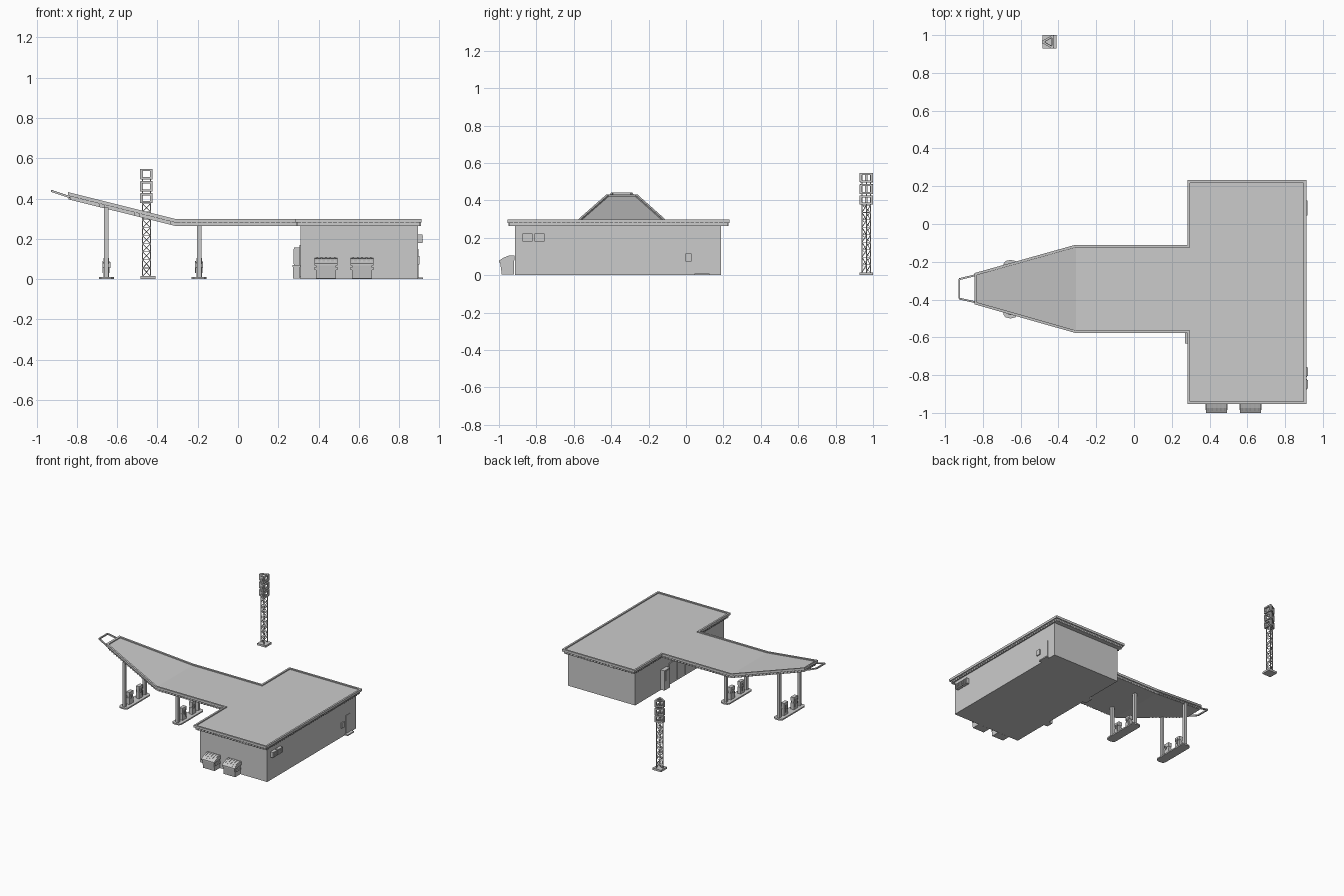
import bpy, bmesh
from math import cos, sin, pi
from mathutils import Vector, Matrix

if "Cube" in bpy.data.objects:
    bpy.data.objects.remove(bpy.data.objects["Cube"])


def make(name, bm):
    bmesh.ops.recalc_face_normals(bm, faces=bm.faces)
    me = bpy.data.meshes.new(name)
    bm.to_mesh(me)
    bm.free()
    ob = bpy.data.objects.new(name, me)
    bpy.context.collection.objects.link(ob)
    return ob


def box(bm, lo, hi):
    lo, hi = Vector(lo), Vector(hi)
    s = hi - lo
    bmesh.ops.create_cube(bm, size=1, matrix=Matrix.Translation((lo + hi) / 2) @ Matrix.Diagonal((*s, 1)))


def bar(bm, p, q, r, n=4):
    p, q = Vector(p), Vector(q)
    d = q - p
    m = Matrix.Translation((p + q) / 2) @ d.to_track_quat('Z', 'Y').to_matrix().to_4x4() @ Matrix.Rotation(pi / 4, 4, 'Z')
    bmesh.ops.create_cone(bm, cap_ends=True, segments=n, radius1=r, radius2=r, depth=d.length, matrix=m)


def prism_x(bm, prof, x0, x1):
    a = [bm.verts.new((x0, y, z)) for y, z in prof]
    b = [bm.verts.new((x1, y, z)) for y, z in prof]
    bm.faces.new(a)
    bm.faces.new(b)
    for i in range(len(prof)):
        j = (i + 1) % len(prof)
        bm.faces.new((a[i], a[j], b[j], b[i]))


def rise(x):
    return max(0, -0.31 - x) * 0.25


# Roof: T-shaped outline with a tapered, upswept canopy end
OUT = [Vector(p) for p in [(-.845, -.425), (-.31, -.577), (.283, -.577), (.283, -.954), (.912, -.954),
                           (.912, .232), (.283, .232), (.283, -.11), (-.31, -.11), (-.845, -.26)]]


def inset(d):
    res = []
    for i, p in enumerate(OUT):
        a = (p - OUT[i - 1]).normalized()
        b = (OUT[(i + 1) % len(OUT)] - p).normalized()
        na, nb = Vector((-a.y, a.x)), Vector((-b.y, b.x))
        res.append(p + (na + nb) * d / (1 + na.dot(nb)))
    return res


bm = bmesh.new()
rings = []
for d, z in [(.010, .263), (.010, .280), (0, .280), (0, .298), (.014, .298), (.014, .290)]:
    rings.append([bm.verts.new((p.x, p.y, z + rise(p.x))) for p in inset(d)])
for r, s in zip(rings, rings[1:]):
    for i in range(10):
        j = (i + 1) % 10
        bm.faces.new((r[i], r[j], s[j], s[i]))
for r in (rings[0], rings[-1]):
    for ids in [(0, 1, 8, 9), (1, 2, 7, 8), (2, 3, 4, 5, 6, 7)]:
        bm.faces.new([r[i] for i in ids])
make("roof_and_canopy", bm)

# Small ribs along the lower fascia
bm = bmesh.new()
ring = inset(.007)
for i, p in enumerate(ring):
    q = ring[(i + 1) % 10]
    n = int((q - p).length / .025)
    for k in range(1, n):
        c = p.lerp(q, k / n)
        z = rise(c.x)
        box(bm, (c.x - .003, c.y - .003, .264 + z), (c.x + .003, c.y + .003, .281 + z))
make("fascia_ribs", bm)

# Open frame at the canopy tip
bm = bmesh.new()
pts = [(-.835, -.415, .407), (-.925, -.395, .437), (-.925, -.292, .437), (-.835, -.27, .407)]
for a, b in zip(pts, pts[1:]):
    bar(bm, a, b, .007)
make("canopy_tip_frame", bm)

# Shop building
bm = bmesh.new()
box(bm, (.31, -.914, 0), (.893, .187, .27))
make("shop_walls", bm)

# Storefront under the canopy
bm = bmesh.new()
for y in (-.52, -.42, -.32):
    box(bm, (.305, y, .01), (.312, y + .09, .17))
make("storefront_panels", bm)

# Vending machine and ice chest by the storefront
bm = bmesh.new()
box(bm, (.278, -.20, .003), (.312, -.13, .158))
box(bm, (.275, -.195, .075), (.279, -.145, .15))
make("vending_machine", bm)
bm = bmesh.new()
box(bm, (.274, -.63, .004), (.308, -.575, .06))
box(bm, (.271, -.633, .06), (.31, -.572, .07))
make("ice_chest", bm)

# Right wall fittings
bm = bmesh.new()
for y in (-.875, -.81):
    box(bm, (.89, y, .18), (.917, y + .054, .222))
    for k in range(4):
        z = .187 + k * .008
        box(bm, (.915, y + .005, z), (.92, y + .049, z + .004))
make("air_conditioners", bm)
bm = bmesh.new()
box(bm, (.89, -.003, .072), (.902, .03, .115))
make("electric_box", bm)
bm = bmesh.new()
box(bm, (.89, .045, 0), (.919, .125, .009))
make("door_step", bm)
bm = bmesh.new()
box(bm, (.89, .055, .009), (.896, .115, .15))
make("service_door", bm)

# Waste bins at the front wall
for n, x in enumerate((.437, .616)):
    bm = bmesh.new()
    prism_x(bm, [(-.92, .004), (-.985, .004), (-.995, .075), (-.92, .085)], x - .05, x + .05)
    prism_x(bm, [(-.918, .078), (-1, .068), (-1, .078), (-.975, .092), (-.945, .102), (-.918, .104)], x - .056, x + .056)
    for s in (-1, 1):
        box(bm, (x + s * .054 - .004, -.985, .045), (x + s * .054 + .004, -.925, .06))
    for k in range(5):
        rx = x - .044 + k * .022
        prism_x(bm, [(-.998, .078), (-.975, .094), (-.945, .105), (-.92, .106), (-.92, .09)], rx - .004, rx + .004)
    make(f"waste_bin_{n + 1}", bm)

# Pump islands: kerb, two posts, two pumps
for n, x in enumerate((-.654, -.193)):
    bm = bmesh.new()
    ends = []
    for sy in (1, -1):
        for k in range(5):
            a = (0 if sy > 0 else pi) + pi * k / 4
            ends.append((x + .037 * cos(a), -.345 + sy * .135 + .02 * sin(a)))
    lo = [bm.verts.new((px, py, 0)) for px, py in ends]
    f = bm.faces.new(lo)
    ext = bmesh.ops.extrude_face_region(bm, geom=[f])['geom']
    bmesh.ops.translate(bm, vec=(0, 0, .01), verts=[v for v in ext if isinstance(v, bmesh.types.BMVert)])
    if f.is_valid is False or len(f.verts) == 0 or not any(len(e.link_faces) == 1 for e in bm.edges):
        pass
    else:
        bmesh.ops.holes_fill(bm, edges=[e for e in bm.edges if len(e.link_faces) == 1], sides=0)
    make(f"pump_island_{n + 1}", bm)

    bm = bmesh.new()
    for y in (-.47, -.22):
        box(bm, (x - .011, y - .011, .009), (x + .011, y + .011, .27 + rise(x)))
    make(f"canopy_posts_{n + 1}", bm)

    bm = bmesh.new()
    for y in (-.405, -.285):
        box(bm, (x - .014, y - .024, .009), (x + .014, y + .024, .06))
        box(bm, (x - .010, y - .022, .06), (x + .010, y + .022, .075))
        box(bm, (x - .014, y - .024, .075), (x + .014, y + .024, .105))
        for s in (-1, 1):
            box(bm, (x + s * .016 - .004, y - .012, .055), (x + s * .016 + .004, y - .004, .085))
            bar(bm, (x + s * .018, y + .01, .03), (x + s * .018, y + .01, .09), .002)
    make(f"fuel_pumps_{n + 1}", bm)

# Sign tower: base, triangular lattice, three tiers of open frames
bm = bmesh.new()
box(bm, (-.484, .928, 0), (-.41, 1, .015))
make("tower_base", bm)


def tri(side):
    r = side / 3 ** .5
    return [Vector((-.448 + r * cos(a), .964 + r * sin(a), 0)) for a in (pi, -pi / 3, pi / 3)]


bm = bmesh.new()
legs = tri(.045)
up = Vector((0, 0, 1))
for i, p in enumerate(legs):
    q = legs[(i + 1) % 3]
    bar(bm, p + up * .012, p + up * .545, .0035)
    for k in range(9):
        z0, z1 = .015 + k * .04, .055 + k * .04
        a, b = (p, q) if k % 2 else (q, p)
        bar(bm, a + up * z0, b + up * z1, .002)
        bar(bm, p + up * z1, q + up * z1, .002)
make("tower_lattice", bm)

bm = bmesh.new()
pts = tri(.064)
for z0, z1 in ((.378, .425), (.435, .485), (.497, .546)):
    for i, p in enumerate(pts):
        q = pts[(i + 1) % 3]
        a, b = p.lerp(q, .06), p.lerp(q, .94)
        for z in (z0 + .004, z1 - .004):
            bar(bm, a + up * z, b + up * z, .0075)
        for c in (a, b):
            bar(bm, c + up * z0, c + up * z1, .0075)
make("tower_sign_frames", bm)
